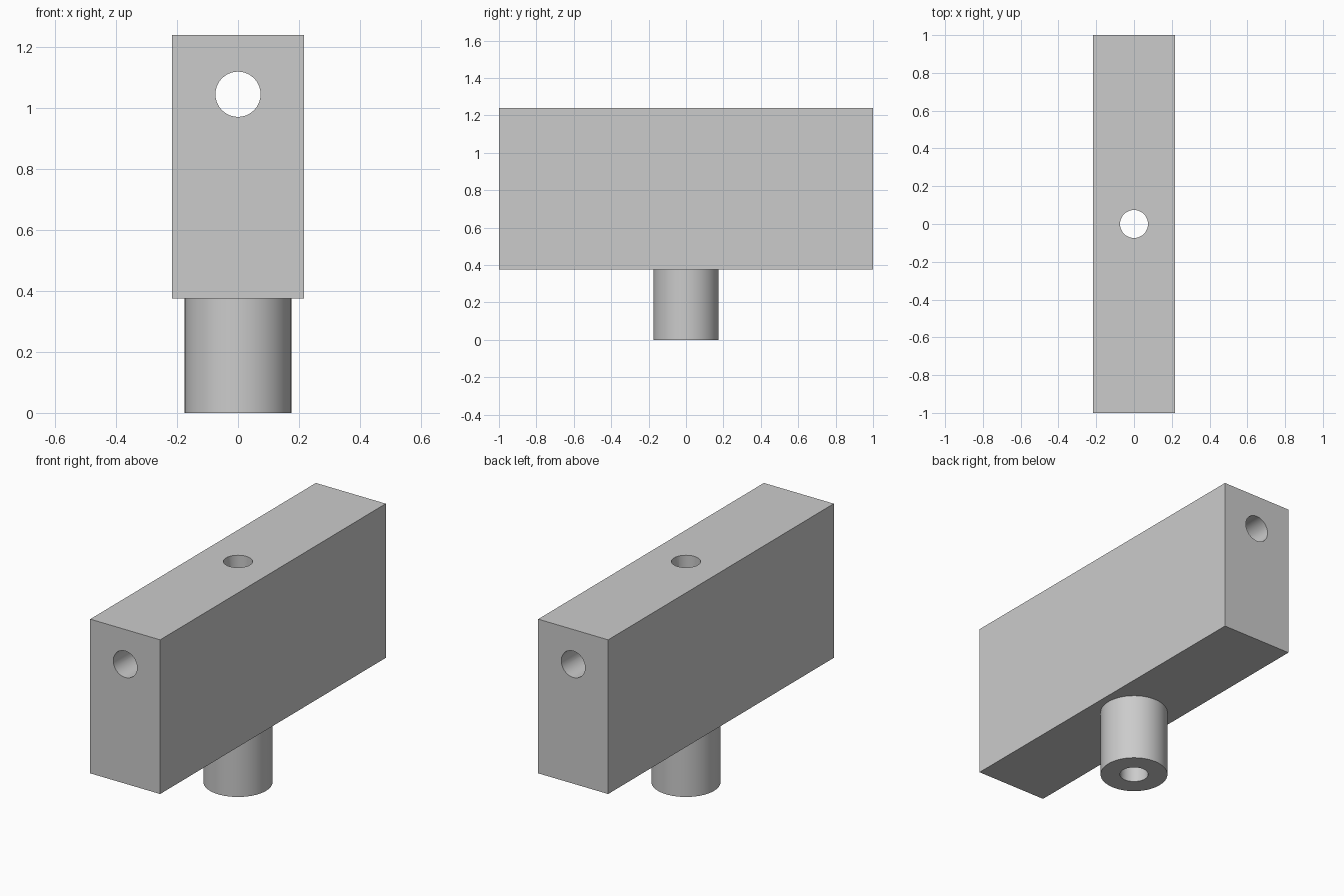
import bpy
from math import radians

old = bpy.data.objects.get("Cube")
if old:
    bpy.data.objects.remove(old, do_unlink=True)

BOTTOM, TOP = 0.375, 1.24
BORE = 0.074

grey = bpy.data.materials.new("plain grey")
grey.use_nodes = True
grey.diffuse_color = (0.6, 0.6, 0.6, 1)
grey.node_tree.nodes["Principled BSDF"].inputs["Base Color"].default_value = (0.6, 0.6, 0.6, 1)


def cylinder(name, radius, depth, location, rotation=(0, 0, 0)):
    bpy.ops.mesh.primitive_cylinder_add(vertices=96, radius=radius, depth=depth,
                                        location=location, rotation=rotation)
    obj = bpy.context.object
    obj.name = name
    obj.data.materials.append(grey)
    return obj


def combine(target, tool, operation):
    mod = target.modifiers.new(tool.name, 'BOOLEAN')
    mod.operation = operation
    mod.solver = 'EXACT'
    mod.object = tool
    bpy.ops.object.select_all(action='DESELECT')
    target.select_set(True)
    bpy.context.view_layer.objects.active = target
    bpy.ops.object.modifier_apply(modifier=mod.name)
    bpy.data.objects.remove(tool, do_unlink=True)


# Long rectangular block
bpy.ops.mesh.primitive_cube_add(size=1, location=(0, 0, (BOTTOM + TOP) / 2))
block = bpy.context.object
block.name = "drilled_block_with_stem"
block.scale = (0.434, 2, TOP - BOTTOM)
bpy.ops.object.transform_apply(location=True, rotation=True, scale=True)
block.data.materials.append(grey)

# Round stem under the block, reaching into it for a clean join
stem_top = BOTTOM + 0.1
combine(block, cylinder("stem", 0.175, stem_top, (0, 0, stem_top / 2)), 'UNION')

# Lengthwise bore, and vertical bore through block and stem
combine(block, cylinder("long_bore", BORE, 2.4, (0, 0, 1.045), (radians(90), 0, 0)), 'DIFFERENCE')
combine(block, cylinder("vertical_bore", BORE, 1.8, (0, 0, 0.62)), 'DIFFERENCE')

# Smooth round walls, crisp edges
bpy.ops.object.select_all(action='DESELECT')
block.select_set(True)
bpy.context.view_layer.objects.active = block
bpy.ops.object.shade_smooth_by_angle(angle=radians(30))
